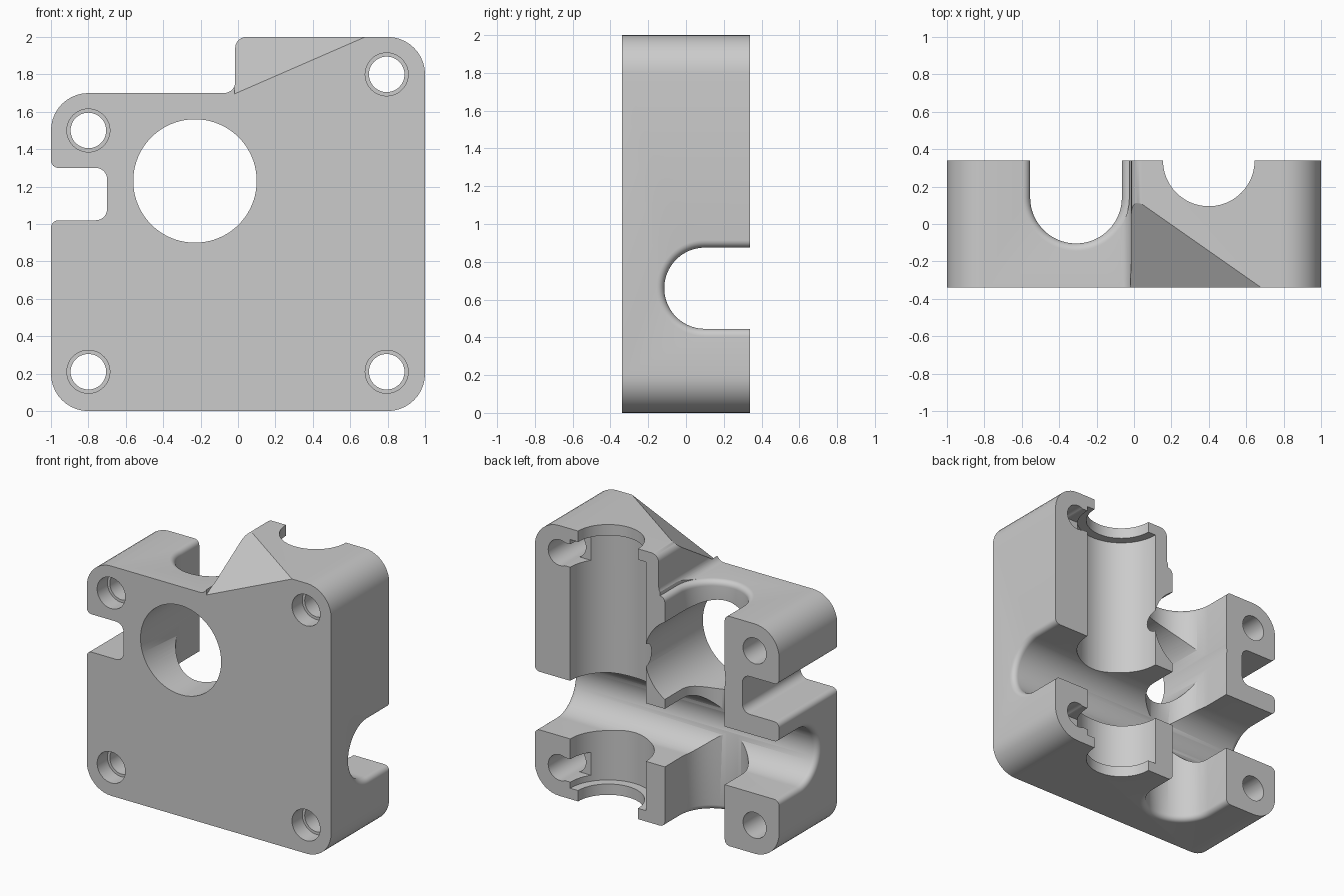
import bpy, bmesh
from math import sin, cos, pi, sqrt
from mathutils import Vector

cube = bpy.data.objects.get("Cube")
if cube:
    bpy.data.objects.remove(cube, do_unlink=True)

HALF = 0.34  # half depth of the block

grey = bpy.data.materials.new("plain_grey")
grey.use_nodes = True
grey.diffuse_color = (0.6, 0.6, 0.6, 1)
grey.node_tree.nodes["Principled BSDF"].inputs["Base Color"].default_value = grey.diffuse_color


def finish(name, bm):
    bmesh.ops.recalc_face_normals(bm, faces=bm.faces)
    mesh = bpy.data.meshes.new(name)
    bm.to_mesh(mesh)
    bm.free()
    mesh.materials.append(grey)
    obj = bpy.data.objects.new(name, mesh)
    bpy.context.scene.collection.objects.link(obj)
    return obj


def loft(name, rings):
    """Closed solid through a row of equal-length rings."""
    bm = bmesh.new()
    rows = [[bm.verts.new(p) for p in ring] for ring in rings]
    n = len(rows[0])
    for a, b in zip(rows, rows[1:]):
        for i in range(n):
            j = (i + 1) % n
            bm.faces.new((a[i], a[j], b[j], b[i]))
    bm.faces.new(rows[0])
    bm.faces.new(rows[-1])
    return finish(name, bm)


def rounded(corners, steps=10):
    """Outline with a rounded right-angle corner at each (x, z, radius)."""
    out = []
    for i, (x, z, r) in enumerate(corners):
        p = Vector((x, z))
        prev = (Vector(corners[i - 1][:2]) - p).normalized()
        nxt = (Vector(corners[(i + 1) % len(corners)][:2]) - p).normalized()
        mid = p + r * (prev + nxt)
        for k in range(steps + 1):
            t = pi / 2 * k / steps
            out.append(mid - r * (nxt * cos(t) + prev * sin(t)))
    return out


def channel(name, axis, mid, y, r, start, end, flare=0.0):
    """U-shaped cutter open to the back, with optional flared mouths."""
    stations = [(start - 0.03, flare), (end + 0.03, flare)]
    if flare:
        for k in range(7):
            d = flare * (1 - cos(pi / 2 * k / 6))
            grow = flare - sqrt(max(0, flare ** 2 - (flare - d) ** 2))
            stations += [(start + d, grow), (end - d, grow)]
    rings = []
    for t, grow in sorted(stations):
        rad = r + grow
        flat = [(mid + rad, 0.6)]
        flat += [(mid + rad * cos(pi * k / 40), y - rad * sin(pi * k / 40)) for k in range(41)]
        flat += [(mid - rad, 0.6)]
        rings.append([(a, b, t) if axis == "z" else (t, b, a) for a, b in flat])
    return loft(name, rings)


def bore(name, x, z, r, y0, y1, sides=48):
    angles = [2 * pi * k / sides for k in range(sides)]
    return loft(name, [[(x + r * cos(t), y, z + r * sin(t)) for t in angles] for y in (y0, y1)])


def box(name, x0, x1, y0, y1, z0, z1):
    return loft(name, [[(x0, y, z0), (x1, y, z0), (x1, y, z1), (x0, y, z1)] for y in (y0, y1)])


def cut(body, cutter):
    mod = body.modifiers.new("cut", "BOOLEAN")
    mod.operation = "DIFFERENCE"
    mod.solver = "EXACT"
    mod.object = cutter
    bpy.context.view_layer.objects.active = body
    bpy.ops.object.modifier_apply(modifier=mod.name)
    bpy.data.objects.remove(cutter, do_unlink=True)


# Block with rounded corners, a raised side and a side notch
outline = rounded([
    (-1, 0, 0.2), (1, 0, 0.2), (1, 2, 0.2), (-0.015, 2, 0.06), (-0.015, 1.7, 0.06),
    (-1, 1.7, 0.2), (-1, 1.3, 0.04), (-0.7, 1.3, 0.06), (-0.7, 1.02, 0.06), (-1, 1.02, 0.04)])
block = loft("mounting_block", [[(p.x, y, p.y) for p in outline] for y in (-HALF, HALF)])

# Sloped corner on the raised side
low = Vector((-0.02, -HALF, 1.695))
across = Vector((0.68, -HALF, 2.0)) - low
back = Vector((-0.02, 0.15, 2.0)) - low
base = low - back * 0.2
triangle = [base, base + across * 1.6, base + back * 1.6]
cut(block, loft("slope_cutter", [triangle, [p + Vector((0, 0, 0.7)) for p in triangle]]))

# Cross channel, upright channel, and lipped bearing seat
cut(block, channel("cross_cutter", "x", 0.66, 0.1, 0.215, -1, 1, 0.04))
cut(block, channel("upright_cutter", "z", -0.31, 0.141, 0.245, 0, 1.7, 0.04))
cut(block, channel("seat_cutter", "z", 0.4, HALF, 0.31, 0.11, 1.89))
cut(block, channel("lip_cutter", "z", 0.4, HALF, 0.245, 0, 2))

# Large front opening
cut(block, bore("opening_cutter", -0.23, 1.23, 0.33, -0.5, 0.5, 80))

# Counterbored screw holes, the inner ones breaking into the seat
for x, z in ((-0.8, 0.21), (0.795, 0.21), (-0.8, 1.5), (0.795, 1.8)):
    cut(block, bore("screw_cutter", x, z, 0.095, -0.5, 0.5))
    cut(block, bore("counterbore_cutter", x, z, 0.115, -0.5, -HALF + 0.12))
    if x > 0:
        cut(block, box("relief_cutter", 0.6, x, 0.17, 0.5, z - 0.085, z + 0.085))

# Smooth curved walls, crisp edges
bpy.ops.object.select_all(action="DESELECT")
block.select_set(True)
bpy.context.view_layer.objects.active = block
bpy.ops.object.shade_smooth_by_angle(angle=pi / 6)
